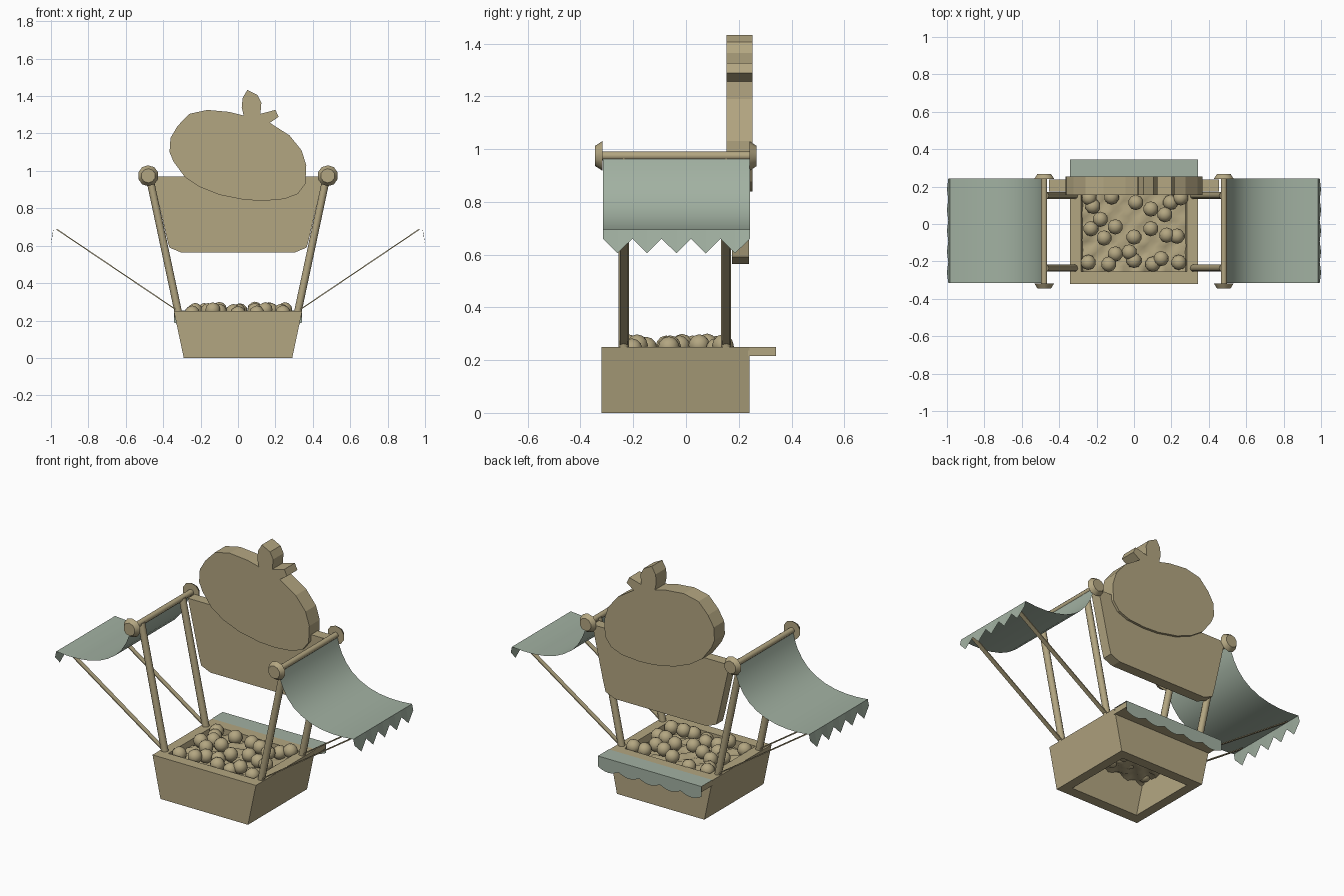
import bpy, bmesh, math, random
from mathutils import Vector

if "Cube" in bpy.data.objects:
    bpy.data.objects.remove(bpy.data.objects["Cube"])

random.seed(4)


def material(name, rgb):
    m = bpy.data.materials.new(name)
    m.diffuse_color = (*rgb, 1)
    m.use_nodes = True
    m.node_tree.nodes["Principled BSDF"].inputs["Base Color"].default_value = m.diffuse_color
    return m


TAN = material("wood_tan", (0.45, 0.38, 0.22))
GREEN = material("cloth_green", (0.36, 0.44, 0.36))


def finish(name, bm, mat, smooth=None, recalc=True):
    if recalc:
        bmesh.ops.recalc_face_normals(bm, faces=bm.faces)
    me = bpy.data.meshes.new(name)
    bm.to_mesh(me)
    bm.free()
    me.materials.append(mat)
    ob = bpy.data.objects.new(name, me)
    bpy.context.collection.objects.link(ob)
    if smooth:
        bpy.ops.object.select_all(action='DESELECT')
        ob.select_set(True)
        bpy.context.view_layer.objects.active = ob
        bpy.ops.object.shade_smooth_by_angle(angle=math.radians(smooth))
    return ob


def prism(name, outline, y0, y1):
    """Extrude an x-z outline along y."""
    bm = bmesh.new()
    f = bm.faces.new([bm.verts.new((x, y0, z)) for x, z in outline])
    ext = bmesh.ops.extrude_face_region(bm, geom=[f], use_keep_orig=True)
    moved = [v for v in ext["geom"] if isinstance(v, bmesh.types.BMVert)]
    bmesh.ops.translate(bm, verts=moved, vec=(0, y1 - y0, 0))
    return finish(name, bm, TAN)


def rod(name, a, b, r1, r2, sides):
    a, b = Vector(a), Vector(b)
    bm = bmesh.new()
    bmesh.ops.create_cone(bm, cap_ends=True, segments=sides, radius1=r1,
                          radius2=r2, depth=(b - a).length)
    bm.transform((b - a).to_track_quat('Z', 'Y').to_matrix().to_4x4())
    bmesh.ops.translate(bm, verts=bm.verts, vec=(a + b) / 2)
    return finish(name, bm, TAN, 50)


def cloth(name, rows, smooth):
    """Open sheet through rows of points."""
    bm = bmesh.new()
    vs = [[bm.verts.new(p) for p in row] for row in rows]
    for r0, r1 in zip(vs, vs[1:]):
        for i in range(len(r0) - 1):
            bm.faces.new((r0[i], r0[i + 1], r1[i + 1], r1[i]))
    return finish(name, bm, GREEN, smooth)


# Crate: tapered open frame, four rings joined in a loop
bm = bmesh.new()
rings = []
for hx, y0, y1, z in ((.29, -.32, .24, 0), (.343, -.32, .24, .25),
                      (.283, -.255, .178, .25), (.232, -.255, .178, 0)):
    rings.append([bm.verts.new((x, y, z)) for x, y in
                  ((-hx, y0), (hx, y0), (hx, y1), (-hx, y1))])
for k in range(4):
    a, b = rings[k], rings[(k + 1) % 4]
    for i in range(4):
        j = (i + 1) % 4
        bm.faces.new((a[i], a[j], b[j], b[i]))
finish("crate", bm, TAN)

# Bumpy produce bed
bm = bmesh.new()
bmesh.ops.create_grid(bm, x_segments=20, y_segments=16, size=1)
for v in bm.verts:
    x, y = v.co.x * .28, -.0385 + v.co.y * .217
    v.co = (x, y, .212 + .012 * math.sin(x * 55 + 9 * y) * math.cos(y * 60)
            + random.uniform(-.006, .006))
finish("produce_bed", bm, TAN, 60)

# Round produce
spots = [(-.12, .15), (-.22, .10), (.09, .085), (.195, .12), (.25, .145),
         (-.18, .03), (-.23, -.02), (.01, .12), (-.10, -.01), (.165, .055),
         (.09, -.02), (0, -.065), (-.16, -.07), (.175, -.055), (.23, -.06),
         (-.025, -.145), (-.245, -.20), (-.135, -.21), (-.10, -.155),
         (0, -.19), (.10, -.21), (.145, -.18), (.24, -.20), (-.24, .145)]
bm = bmesh.new()
for x, y in spots:
    ball = bmesh.ops.create_icosphere(bm, subdivisions=2, radius=.041)
    bmesh.ops.translate(bm, verts=ball["verts"],
                        vec=(x, y - .005, random.uniform(.235, .26)))
finish("round_produce", bm, TAN, 40)

# Rear shelf and its scalloped cloth
prism("rear_shelf", [(-.34, .216), (.34, .216), (.34, .25), (-.34, .25)], .235, .342)
n = 40
xs = [-.343 + .686 * i / n for i in range(n + 1)]
cloth("shelf_cloth", [[(x, .241, .253) for x in xs],
                      [(x, .345, .253) for x in xs],
                      [(x, .345, .19 - .02 * abs(math.sin(5 * math.pi * i / n)))
                       for i, x in enumerate(xs)]], 30)

# Sign board and fruit cut-out with leaf and stem
prism("sign_board", [(-.455, .97), (.455, .97), (.385, .66), (.367, .59), (.305, .564),
                     (-.305, .564), (-.367, .59), (-.385, .66)], .175, .238)
prism("fruit_sign", [
    (-.366, 1.10), (-.345, 1.05), (-.285, .968), (-.205, .914), (-.10, .872),
    (.035, .845), (.14, .84), (.25, .85), (.32, .877), (.36, .93),
    (.365, 1.03), (.34, 1.11), (.275, 1.19), (.17, 1.257), (.217, 1.289),
    (.20, 1.326), (.12, 1.305), (.125, 1.365), (.105, 1.405), (.05, 1.433),
    (.025, 1.39), (.02, 1.34), (.03, 1.296), (-.045, 1.315), (-.163, 1.326),
    (-.26, 1.305), (-.323, 1.24), (-.361, 1.176)], .154, .253)

profile = [(.488, .977), (.50, .925), (.52, .875), (.55, .825), (.59, .78), (.64, .745),
           (.70, .717), (.77, .699), (.84, .691), (.91, .690), (.985, .696)]
Y0, Y1, TEETH = -.315, .242, 5
for s, side in ((-1, "left"), (1, "right")):
    # Leaning posts and flat awning struts
    for y, where in ((-.236, "front"), (.152, "rear")):
        rod(f"{side}_{where}_post", (s * .31, y, .2), (s * .475, y, .975), .02, .02, 10)
        a, b = Vector((s * .32, y, .25)), Vector((s * .97, y, .688))
        d = (b - a).normalized()
        up = Vector((-d.z, 0, d.x)) * .003
        wide = Vector((0, .014, 0))
        bm = bmesh.new()
        vs = [bm.verts.new(p + i * wide + j * up) for p in (a, b)
              for i in (-1, 1) for j in (-1, 1)]
        bmesh.ops.convex_hull(bm, input=vs)
        finish(f"{side}_{where}_strut", bm, TAN)
    # Roller bar with bevelled end caps
    rod(f"{side}_roller", (s * .48, -.325, .974), (s * .48, .25, .974), .017, .017, 10)
    rod(f"{side}_front_cap", (s * .48, -.317, .974), (s * .48, -.345, .974), .056, .038, 10)
    rod(f"{side}_rear_cap", (s * .48, .241, .974), (s * .48, .268, .974), .056, .038, 10)
    # Sagging awning sheet
    cloth(f"{side}_awning", [[(s * x, Y0, z), (s * x, Y1, z)] for x, z in profile], 40)
    # Pointed valance on the outer edge
    ys = [Y0 + (Y1 - Y0) * i / (2 * TEETH) for i in range(2 * TEETH + 1)]
    cloth(f"{side}_valance", [[(s * .985, y, .696) for y in ys],
                              [(s * (1.0 if i % 2 else .993), y, .605 if i % 2 else .66)
                               for i, y in enumerate(ys)]], None)
